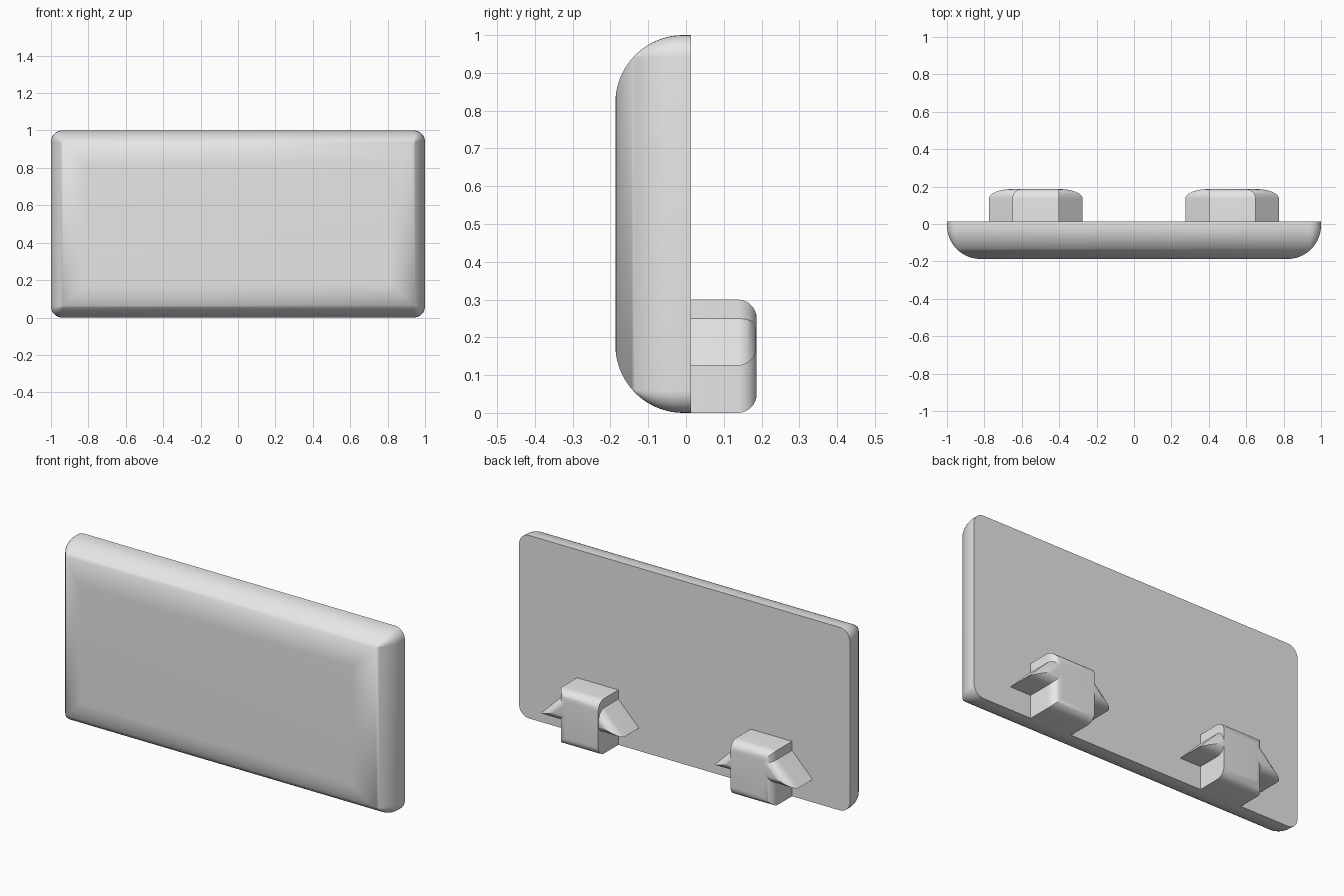
import bpy, bmesh
from math import sin, cos, pi, radians, sqrt

cube = bpy.data.objects.get("Cube")
if cube:
    bpy.data.objects.remove(cube, do_unlink=True)

grey = bpy.data.materials.new("light_grey")
grey.use_nodes = True
grey.diffuse_color = (0.8, 0.8, 0.8, 1)
grey.node_tree.nodes["Principled BSDF"].inputs["Base Color"].default_value = (0.8, 0.8, 0.8, 1)

BACK = 0.013    # rear plane of the plate
DEPTH = 0.187   # half of the overall depth


def loft(name, rings, angle):
    """Skin equal-length closed rings, cap both ends, smooth below the angle."""
    bm = bmesh.new()
    loops = [[bm.verts.new(p) for p in ring] for ring in rings]
    n = len(loops[0])
    for a, b in zip(loops, loops[1:]):
        for i in range(n):
            j = (i + 1) % n
            bm.faces.new((a[i], a[j], b[j], b[i]))
    bm.faces.new(loops[0])
    bm.faces.new(loops[-1])
    bmesh.ops.remove_doubles(bm, verts=bm.verts, dist=0.00005)
    bmesh.ops.recalc_face_normals(bm, faces=bm.faces)
    mesh = bpy.data.meshes.new(name)
    bm.to_mesh(mesh)
    bm.free()
    mesh.materials.append(grey)
    obj = bpy.data.objects.new(name, mesh)
    bpy.context.collection.objects.link(obj)
    bpy.ops.object.select_all(action="DESELECT")
    obj.select_set(True)
    bpy.context.view_layer.objects.active = obj
    bpy.ops.object.shade_smooth_by_angle(angle=radians(angle))
    return obj


def fillet(radius, steps):
    """Pairs of (inset, advance) along a quarter round."""
    for k in range(steps + 1):
        t = pi / 2 * k / steps
        yield radius * (1 - cos(t)), radius * sin(t)


def rounded_outline(inset, y, corner=0.06, steps=8):
    """Plate outline whose corner radius shrinks to a mitre as it moves in."""
    r = max(corner - inset, 0)
    points = []
    for q, (sx, sz) in enumerate(((1, 1), (-1, 1), (-1, -1), (1, -1))):
        cx, cz = sx * (1 - inset - r), sz * (0.5 - inset - r)
        for k in range(steps + 1):
            t = pi / 2 * (q + k / steps)
            points.append((cx + r * cos(t), y, 0.5 + cz + r * sin(t)))
    return points


# Plate with a broad rounded front edge
R = 0.18
plate = [rounded_outline(0, BACK)]
plate += [rounded_outline(d, R - DEPTH - a) for d, a in fillet(R, 20)]
loft("plate", plate, 60)


# Outlines of the clip parts for a given inset
def core_outline(d):
    return [(0.40, d), (0.65 - d, d), (0.65 - d, 0.30 - d), (0.40, 0.30 - d)]


def wing_outline(d):
    slope = 0.90 - sqrt(2) * d      # x + z along the sloping face
    low, high = 0.125 + d, 0.29 - d
    return [(0.525, low), (slope - low, low), (slope - high, high), (0.525, high)]


def clip_part(name, outline, place, end):
    """Extrude an outline backwards and round off its rear edges."""
    r = 0.05
    levels = [(0, BACK)] + [(d, end - r + a) for d, a in fillet(r, 8)]
    loft(name, [[(place(x), y, z) for x, z in outline(d)] for d, y in levels], 30)


# Two mirrored rear clips, each with a block and two sloping wings
for side, s in (("left", 1), ("right", -1)):
    clip_part(side + "_clip_block", core_outline, lambda x: s * x, DEPTH)
    clip_part(side + "_clip_outer_wing", wing_outline, lambda x: s * x, DEPTH - 0.0005)
    clip_part(side + "_clip_inner_wing", wing_outline, lambda x: s * (1.05 - x), DEPTH - 0.0005)
